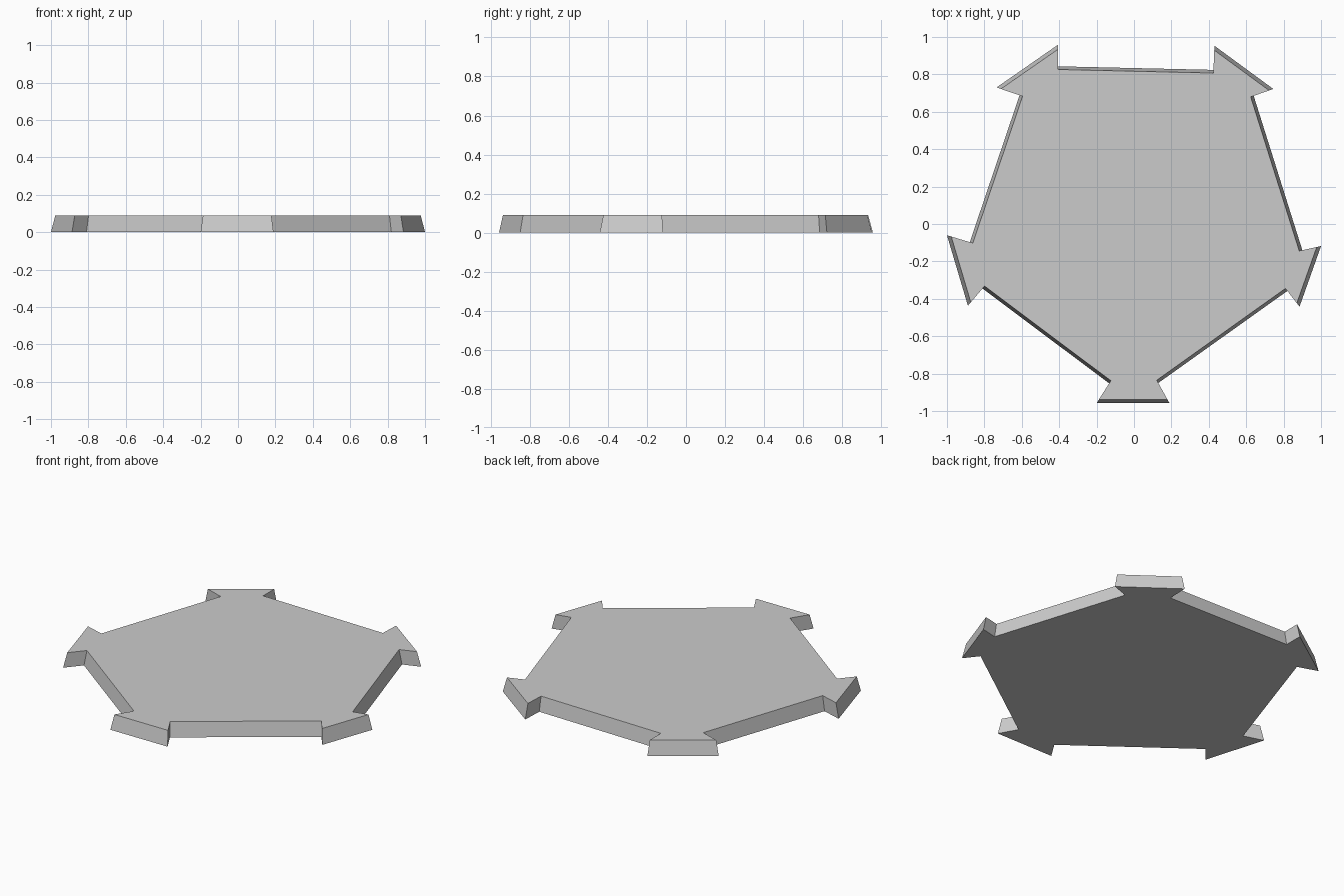
import bpy, bmesh
from mathutils import Vector
from mathutils.geometry import intersect_line_line_2d, normal

if "Cube" in bpy.data.objects:
    bpy.data.objects.remove(bpy.data.objects["Cube"])

HEIGHT = 0.09

# Base outline, counter-clockwise; each group of four is
# tab corner, tab corner, tab root, next tab's root
OUTLINE = [
    (-0.20, -0.958), (0.19, -0.958), (0.13, -0.85), (0.82, -0.358),
    (0.885, -0.442), (1.00, -0.118), (0.90, -0.14), (0.64, 0.685),
    (0.745, 0.722), (0.43, 0.953), (0.425, 0.824), (-0.407, 0.843),
    (-0.407, 0.958), (-0.735, 0.73), (-0.612, 0.688), (-0.878, -0.097),
    (-1.00, -0.06), (-0.888, -0.437), (-0.81, -0.345), (-0.133, -0.852),
]
# Inward lean of tab face, tab side, long wall, tab side
LEAN = [0.02, 0.0, 0.017, 0.0]


def leaned(points):
    """Shift each edge inward by its lean and intersect neighbours."""
    pts = [Vector(p) for p in points]
    n = len(pts)
    lines = []
    for i in range(n):
        d = (pts[(i + 1) % n] - pts[i]).normalized()
        lines.append((pts[i] + Vector((-d.y, d.x)) * LEAN[i % 4], d))
    result = []
    for i in range(n):
        (p, d), (q, e) = lines[i - 1], lines[i]
        result.append(p + d * ((q - p).cross(e) / d.cross(e)))
    return result


# Plate: base and narrower top joined by walls
bm = bmesh.new()
base = [bm.verts.new((x, y, 0)) for x, y in OUTLINE]
top = [bm.verts.new((p.x, p.y, HEIGHT)) for p in leaned(OUTLINE)]
bm.faces.new(base[::-1])
bm.faces.new(top)
for i in range(len(base)):
    j = (i + 1) % len(base)
    bm.faces.new((base[i], base[j], top[j], top[i]))
mesh = bpy.data.meshes.new("tabbed_plate")
bm.to_mesh(mesh)
bm.free()
bpy.context.collection.objects.link(bpy.data.objects.new("tabbed_plate", mesh))
